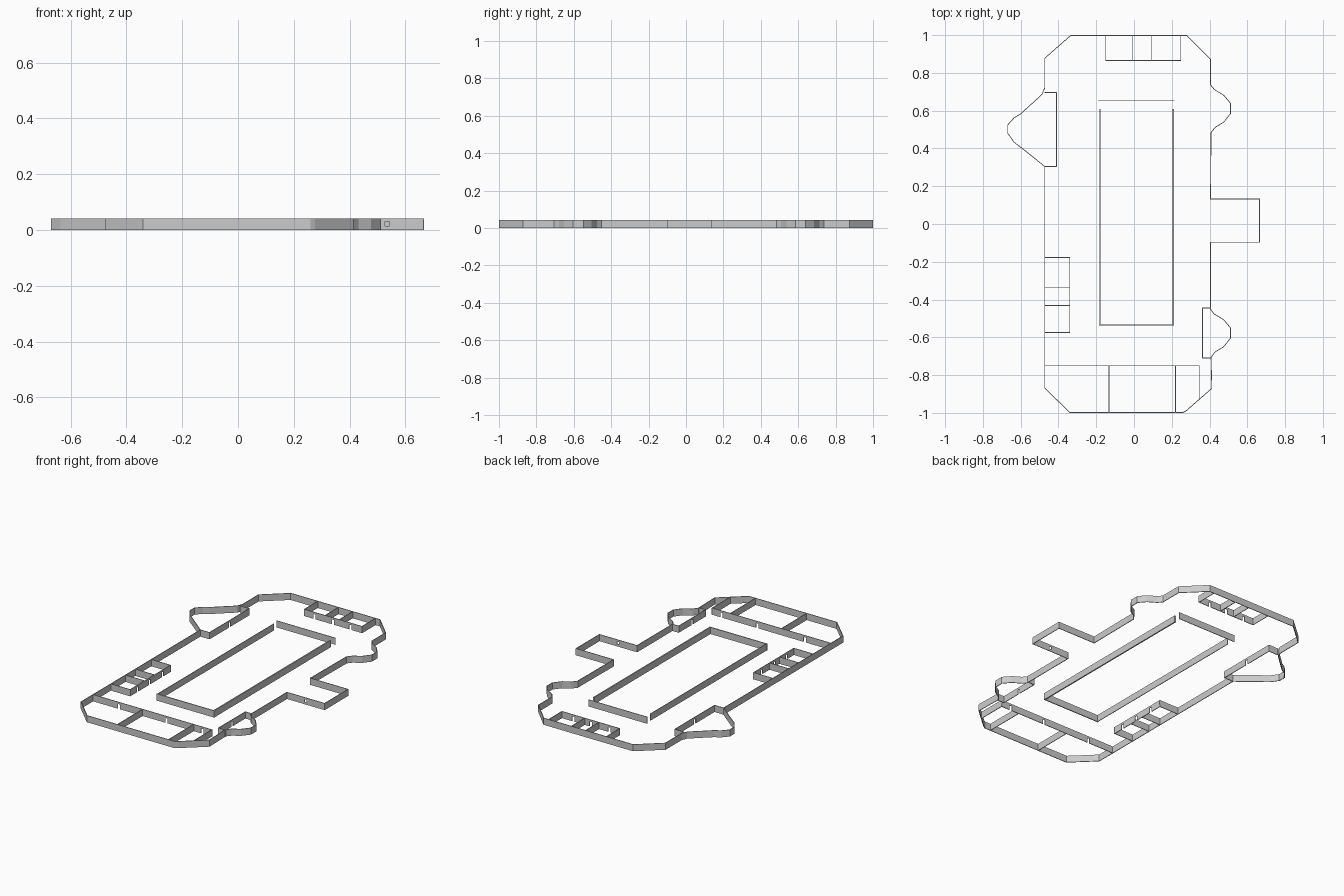
import bpy, bmesh
from mathutils import Vector

if "Cube" in bpy.data.objects:
    bpy.data.objects.remove(bpy.data.objects["Cube"])

H, DOOR_H, DOOR_W, T = 0.042, 0.03, 0.016, 0.004


def wall(name, pts, doors=(), closed=False, sill=0.0, thick=T):
    """Ribbon wall along a path; doors = (segment index, fraction along it)."""
    bm = bmesh.new()
    cache = {}

    def vert(p, z):
        key = (round(p.x, 4), round(p.y, 4), round(z, 4))
        if key not in cache:
            cache[key] = bm.verts.new(key)
        return cache[key]

    def panel(a, b, z0, z1):
        bm.faces.new([vert(a, z0), vert(b, z0), vert(b, z1), vert(a, z1)])

    pts = [Vector(p) for p in pts]
    if closed:
        pts.append(pts[0])
    for i, (a, b) in enumerate(zip(pts, pts[1:])):
        length = (b - a).length
        stops = sorted(t for s, t in doors if s == i)
        if not stops:
            panel(a, b, 0, H)
            continue
        cuts = [a]
        for t in stops:
            h = DOOR_W / 2 / length
            cuts += [a.lerp(b, t - h), a.lerp(b, t + h)]
        cuts.append(b)
        for k, (p, q) in enumerate(zip(cuts, cuts[1:])):
            panel(p, q, DOOR_H, H)
            if k % 2 == 0:
                panel(p, q, sill, DOOR_H)
            if sill:
                panel(p, q, 0, sill)
    me = bpy.data.meshes.new(name)
    bm.to_mesh(me)
    bm.free()
    ob = bpy.data.objects.new(name, me)
    bpy.context.collection.objects.link(ob)
    m = ob.modifiers.new("thickness", 'SOLIDIFY')
    m.thickness = thick
    m.offset = 0
    m.use_even_offset = True
    return ob


# Outer hull: chamfered body, two bays and a corridor right, large bay left
def bay(y):
    return [(0.405, y + 0.125), (0.425, y + 0.1), (0.475, y + 0.07), (0.511, y + 0.027),
            (0.511, y - 0.027), (0.475, y - 0.073), (0.43, y - 0.1), (0.408, y - 0.128)]


hull = [(-0.335, 0.998), (0.28, 0.998), (0.405, 0.873)]
hull += bay(0.612)
hull += [(0.405, 0.133), (0.664, 0.133), (0.664, -0.097), (0.405, -0.097)]
hull += bay(-0.577)
hull += [(0.412, -0.87), (0.275, -0.99), (0.26, -0.998), (-0.34, -0.998), (-0.473, -0.868),
         (-0.473, 0.305), (-0.585, 0.395), (-0.635, 0.433), (-0.668, 0.48),
         (-0.668, 0.525), (-0.635, 0.562), (-0.6, 0.583), (-0.487, 0.686),
         (-0.473, 0.72), (-0.473, 0.877)]
# small viewing window in the corridor side
wall("outer_hull_wall", hull, doors=[(13, 0.5)], closed=True, sill=0.014)

# Rear rooms
wall("rear_room_wall", [(-0.15, 0.998), (-0.15, 0.866), (0.248, 0.866), (0.248, 0.998)],
     doors=[(1, 0.18), (1, 0.5), (1, 0.8)])
for i, x in enumerate((-0.007, 0.091)):
    wall(f"rear_room_divider_{i}", [(x, 0.866), (x, 0.998)])

# Left side rooms
wall("left_room_wall", [(-0.473, -0.178), (-0.34, -0.178), (-0.34, -0.575), (-0.473, -0.575)],
     doors=[(1, 0.2), (1, 0.52), (1, 0.82)])
for i, y in enumerate((-0.335, -0.432)):
    wall(f"left_room_divider_{i}", [(-0.473, y), (-0.34, y)])

# Front rooms
wall("front_room_wall", [(-0.473, -0.75), (0.345, -0.75), (0.345, -0.928)],
     doors=[(0, 0.22), (0, 0.62), (0, 0.92)])
for i, x in enumerate((-0.132, 0.22)):
    wall(f"front_room_divider_{i}", [(x, -0.75), (x, -0.998)])

# Inner walls closing the bays
wall("left_bay_wall", [(-0.473, 0.696), (-0.41, 0.696), (-0.41, 0.305), (-0.473, 0.305)],
     doors=[(1, 0.5)])
wall("right_bay_wall", [(0.405, -0.445), (0.362, -0.445), (0.362, -0.71), (0.412, -0.71)],
     doors=[(1, 0.5)])

# Central enclosure
wall("core_back_wall", [(-0.19, 0.652), (0.215, 0.652)])
wall("core_front_wall", [(-0.185, -0.535), (0.213, -0.535)], thick=0.006)
wall("core_left_wall", [(-0.18, -0.535), (-0.18, 0.61)])
wall("core_right_wall", [(0.208, -0.535), (0.208, 0.61)], thick=0.008)
